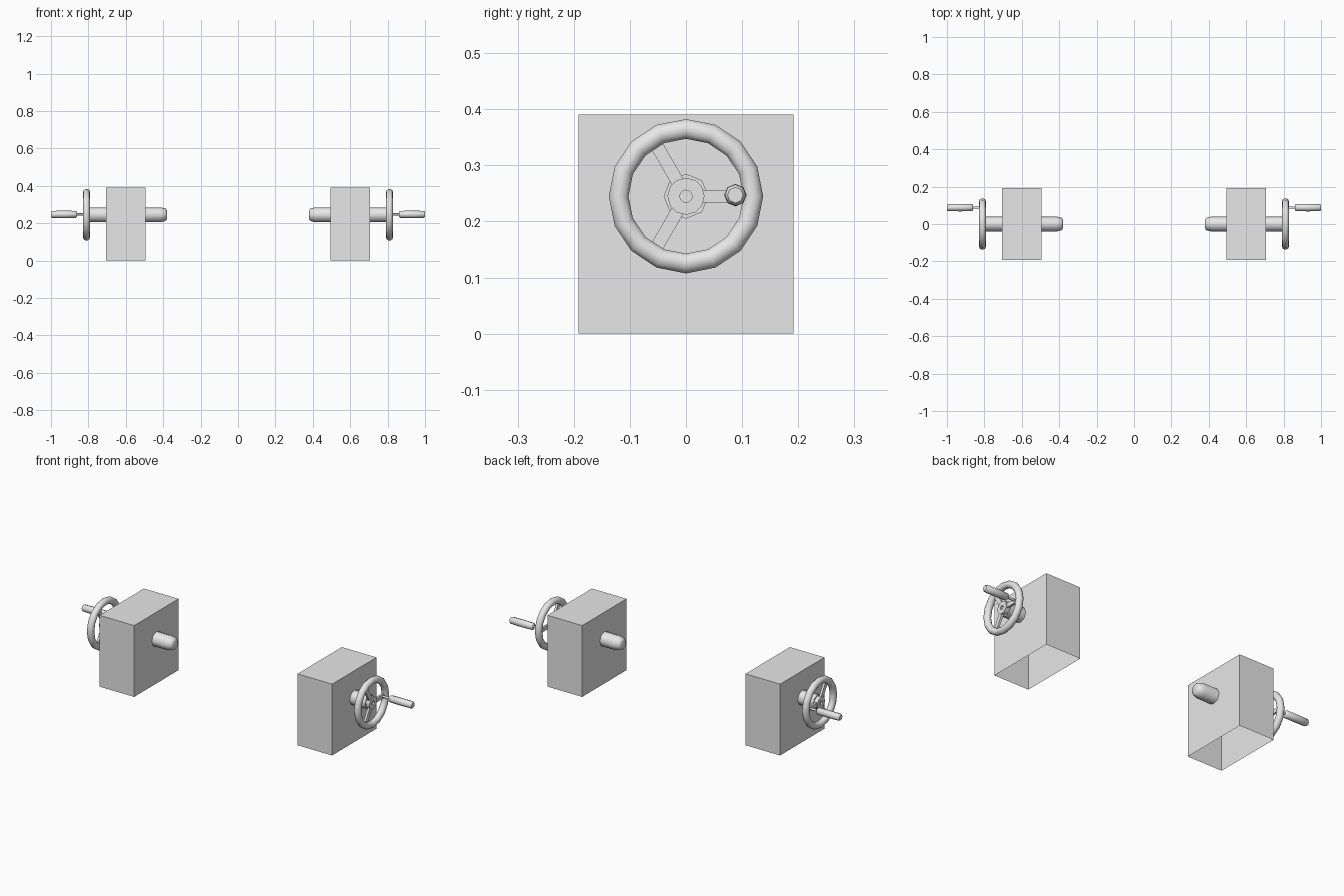
import bpy
import bmesh
from math import cos, sin, pi, radians
from mathutils import Matrix

cube = bpy.data.objects.get("Cube")
if cube:
    bpy.data.objects.remove(cube, do_unlink=True)

grey = bpy.data.materials.new("plain grey")
grey.use_nodes = True
grey.diffuse_color = (0.8, 0.8, 0.8, 1)
grey.node_tree.nodes["Principled BSDF"].inputs["Base Color"].default_value = (0.8, 0.8, 0.8, 1)

AXLE_Z = 0.245
WHEEL_X = 0.81


def finish(bm, name, side):
    """Mirror to the wanted side, keep sharp edges, and make the object."""
    if side < 0:
        bmesh.ops.scale(bm, vec=(-1, 1, 1), verts=bm.verts)
        bmesh.ops.reverse_faces(bm, faces=bm.faces)
    bm.normal_update()
    for f in bm.faces:
        f.smooth = True
    for e in bm.edges:
        e.smooth = e.calc_face_angle(pi) < radians(50)
    mesh = bpy.data.meshes.new(name)
    bm.to_mesh(mesh)
    bm.free()
    mesh.materials.append(grey)
    label = "left_" if side > 0 else "right_"
    bpy.context.collection.objects.link(bpy.data.objects.new(label + name, mesh))


def box(name, side, size, centre, turn=0, open_bottom=False):
    bm = bmesh.new()
    bmesh.ops.create_cube(bm, size=1)
    bmesh.ops.scale(bm, vec=size, verts=bm.verts)
    bmesh.ops.translate(bm, vec=centre, verts=bm.verts)
    # turn about the axle
    spin = Matrix.Translation((0, 0, AXLE_Z)) @ Matrix.Rotation(turn, 4, 'X') @ Matrix.Translation((0, 0, -AXLE_Z))
    bmesh.ops.transform(bm, matrix=spin, verts=bm.verts)
    if open_bottom:
        bm.normal_update()
        low = [f for f in bm.faces if f.normal.z < -0.9]
        bmesh.ops.delete(bm, geom=low, context='FACES_ONLY')
    finish(bm, name, side)


def lathe(name, side, profile, y=0, z=AXLE_Z, sides=8, closed=False):
    """Turn a profile of (x, radius) points about an axis along x."""
    bm = bmesh.new()
    rings = [[bm.verts.new((x, y + r * cos(2 * pi * i / sides), z + r * sin(2 * pi * i / sides)))
              for i in range(sides)] for x, r in profile]
    pairs = list(zip(rings, rings[1:]))
    if closed:
        pairs.append((rings[-1], rings[0]))
    else:
        bm.faces.new(rings[0])
        bm.faces.new(rings[-1])
    for a, b in pairs:
        for i in range(sides):
            j = (i + 1) % sides
            bm.faces.new((a[i], a[j], b[j], b[i]))
    bmesh.ops.recalc_face_normals(bm, faces=bm.faces)
    finish(bm, name, side)


for side in (1, -1):
    # Housing, open underneath
    box("housing", side, (0.21, 0.384, 0.391), (0.6, 0, 0.1955), open_bottom=True)

    # Shaft through the housing, with a rounded inner end
    lathe("shaft", side, [(0.38, 0.024), (0.387, 0.033), (0.415, 0.04), (0.798, 0.04)])

    # Hub with a shallow centre hole
    lathe("hub", side, [(0.79, 0.033), (0.82, 0.033), (0.82, 0.011), (0.812, 0.011)], sides=12)

    # Wheel rim
    rim = [(WHEEL_X + 0.0185 * cos(a), 0.12 + 0.0185 * sin(a))
           for a in (2 * pi * k / 10 for k in range(10))]
    lathe("wheel_rim", side, rim, sides=16, closed=True)

    # Three flat spokes
    for k in range(3):
        box("spoke_%d" % (k + 1), side, (0.012, 0.09, 0.023), (WHEEL_X, 0.067, AXLE_Z), turn=k * 2 * pi / 3)

    # Crank handle: thin pin and grip
    lathe("handle_pin", side, [(0.812, 0.006), (0.868, 0.006)], y=0.088, z=0.247)
    lathe("handle_grip", side, [(0.862, 0.015), (0.866, 0.019), (0.93, 0.02), (0.994, 0.019), (1.0, 0.014)],
          y=0.088, z=0.247)
